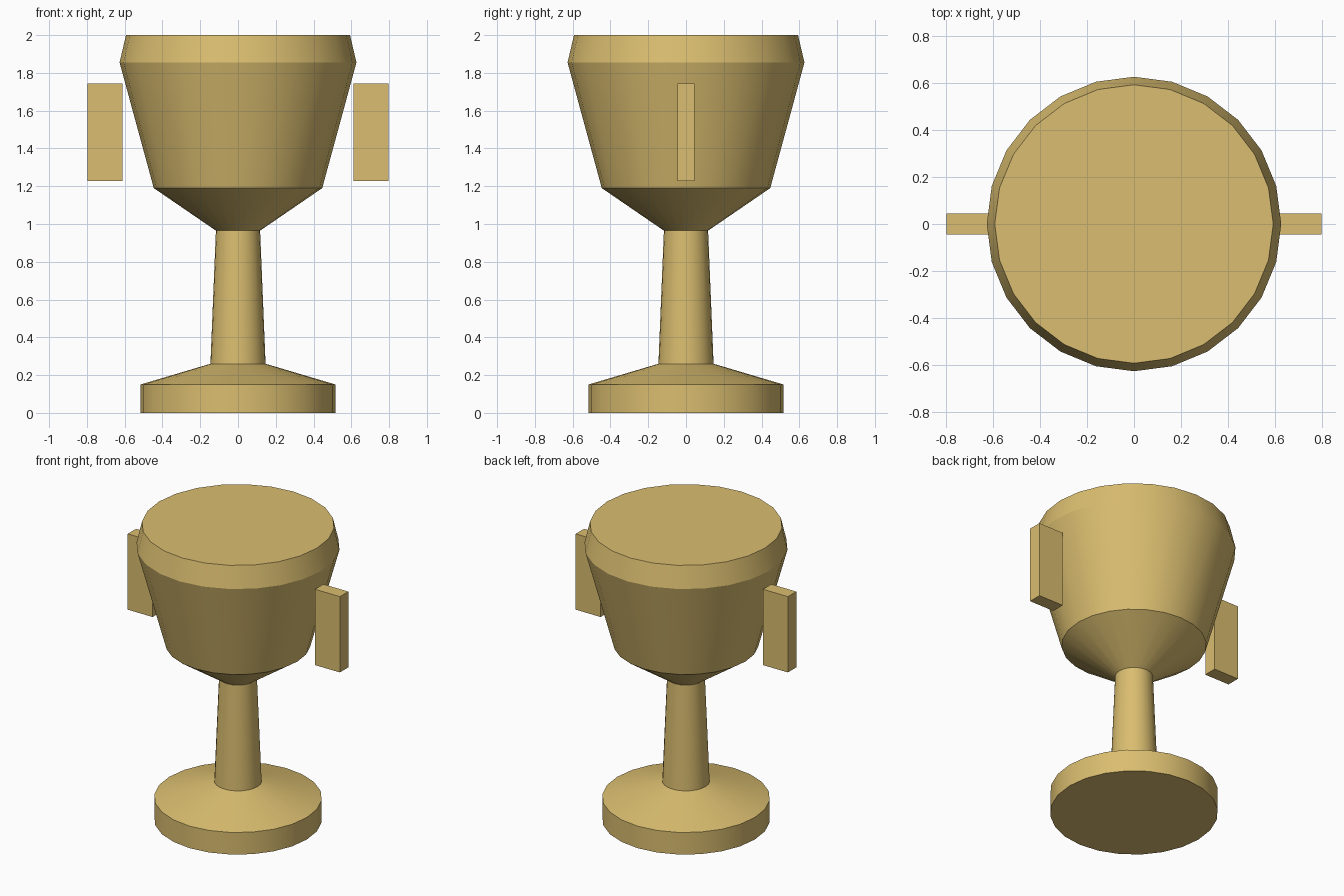
import bpy
import bmesh
from math import cos, sin, tau, radians

cube = bpy.data.objects.get("Cube")
if cube:
    bpy.data.objects.remove(cube, do_unlink=True)

SIDES = 24

gold = bpy.data.materials.new("gold")
gold.use_nodes = True
color = (0.70, 0.51, 0.16, 1)
gold.diffuse_color = color
gold.node_tree.nodes["Principled BSDF"].inputs["Base Color"].default_value = color


def add_object(name, bm):
    bmesh.ops.recalc_face_normals(bm, faces=bm.faces)
    mesh = bpy.data.meshes.new(name)
    bm.to_mesh(mesh)
    bm.free()
    mesh.materials.append(gold)
    obj = bpy.data.objects.new(name, mesh)
    bpy.context.collection.objects.link(obj)
    return obj


def lathe(name, profile):
    """Closed, capped solid turned from (radius, height) points."""
    bm = bmesh.new()
    rings = [[bm.verts.new((r * cos(tau * i / SIDES), r * sin(tau * i / SIDES), z))
              for i in range(SIDES)] for r, z in profile]
    for low, high in zip(rings, rings[1:]):
        for i in range(SIDES):
            j = (i + 1) % SIDES
            bm.faces.new((low[i], low[j], high[j], high[i]))
    bm.faces.new(rings[0])
    bm.faces.new(rings[-1])
    obj = add_object(name, bm)
    bpy.ops.object.select_all(action='DESELECT')
    obj.select_set(True)
    bpy.context.view_layer.objects.active = obj
    bpy.ops.object.shade_smooth_by_angle(angle=radians(20))
    return obj


# Foot, stem and bowl form one turned body
lathe("cup_body", [(0.517, 0), (0.517, 0.15), (0.146, 0.26), (0.117, 0.965),
                   (0.446, 1.19), (0.627, 1.855), (0.593, 2.0)])

# Block handles beside the bowl
for name, side in (("left_handle", 1), ("right_handle", -1)):
    bm = bmesh.new()
    bmesh.ops.create_cube(bm, size=1)
    bmesh.ops.scale(bm, vec=(0.187, 0.09, 0.515), verts=bm.verts)
    bmesh.ops.translate(bm, vec=(side * 0.704, 0, 1.485), verts=bm.verts)
    add_object(name, bm)
